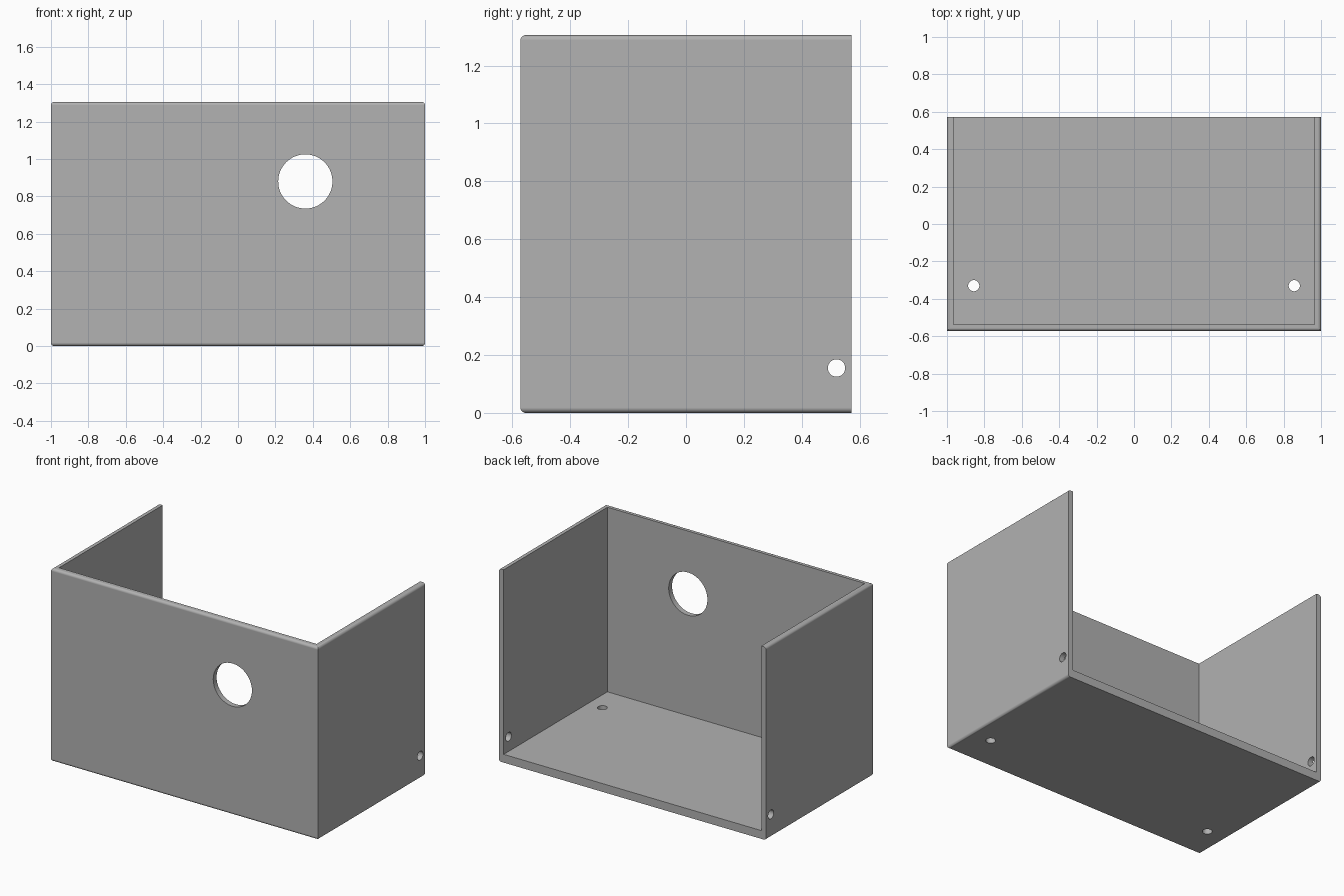
import bpy, bmesh, math
from mathutils import Matrix, Vector

W, D, H = 2.0, 1.144, 1.305        # outer size
WALL, FLOOR, ROUND = 0.036, 0.056, 0.018

cube = bpy.data.objects.get("Cube")
if cube:
    bpy.data.objects.remove(cube, do_unlink=True)

grey = bpy.data.materials.new("plain grey")
grey.use_nodes = True
colour = (0.445, 0.445, 0.445, 1)
grey.diffuse_color = colour
grey.node_tree.nodes["Principled BSDF"].inputs["Base Color"].default_value = colour


def add_object(name, bm):
    mesh = bpy.data.meshes.new(name)
    bm.to_mesh(mesh)
    bm.free()
    obj = bpy.data.objects.new(name, mesh)
    bpy.context.collection.objects.link(obj)
    mesh.materials.append(grey)
    return obj


def box(low, high):
    bm = bmesh.new()
    low, high = Vector(low), Vector(high)
    bmesh.ops.create_cube(bm, size=1, matrix=Matrix.Translation((low + high) / 2)
                          @ Matrix.Diagonal((*(high - low), 1)))
    return bm


def drill(name, centre, radius, depth, axis, sides=32):
    bm = bmesh.new()
    turn = {"X": Matrix.Rotation(math.pi / 2, 4, "Y"),
            "Y": Matrix.Rotation(math.pi / 2, 4, "X"),
            "Z": Matrix.Identity(4)}[axis]
    bmesh.ops.create_cone(bm, cap_ends=True, segments=sides, radius1=radius,
                          radius2=radius, depth=depth,
                          matrix=Matrix.Translation(centre) @ turn)
    return add_object(name, bm)


# Outer block, rounded along the top and bottom edges of the front and sides
bm = box((-W / 2, -D / 2, 0), (W / 2, D / 2, H))
rims = []
for e in bm.edges:
    a, b = e.verts[0].co, e.verts[1].co
    level = abs(a.z - b.z) < 0.001
    at_back = a.y > 0 and b.y > 0
    if level and not at_back:
        rims.append(e)
bmesh.ops.bevel(bm, geom=rims, offset=ROUND, segments=5, profile=0.5,
                affect="EDGES")
enclosure = add_object("open_enclosure", bm)

# Cavity open to the top and back, then the round holes
cutters = [
    add_object("cavity_cutter", box((-W / 2 + WALL, -D / 2 + WALL, FLOOR),
                                    (W / 2 - WALL, D, H * 2))),
    drill("front_hole_cutter", (0.36, -D / 2, 0.88), 0.145, 0.2, "Y", 64),
]
for side, x in (("left", 1), ("right", -1)):
    cutters.append(drill(side + "_floor_hole_cutter", (x * 0.857, -0.33, 0),
                         0.03, 0.3, "Z"))
    cutters.append(drill(side + "_wall_hole_cutter", (x * W / 2, 0.52, 0.155),
                         0.03, 0.2, "X"))

for cutter in cutters:
    cutter.hide_render = True
    cut = enclosure.modifiers.new(cutter.name, "BOOLEAN")
    cut.operation = "DIFFERENCE"
    cut.solver = "EXACT"
    cut.object = cutter

# Bake the cuts, then discard the cutters
bpy.context.view_layer.update()
graph = bpy.context.evaluated_depsgraph_get()
result = bpy.data.meshes.new_from_object(enclosure.evaluated_get(graph))
enclosure.modifiers.clear()
enclosure.data = result
for cutter in cutters:
    bpy.data.objects.remove(cutter, do_unlink=True)

# Smooth rounds and holes, with flat walls kept flat
bpy.ops.object.select_all(action="DESELECT")
enclosure.select_set(True)
bpy.context.view_layer.objects.active = enclosure
bpy.ops.object.shade_smooth_by_angle(angle=math.radians(35))
normals = enclosure.modifiers.new("flat_walls", "WEIGHTED_NORMAL")
normals.keep_sharp = True
